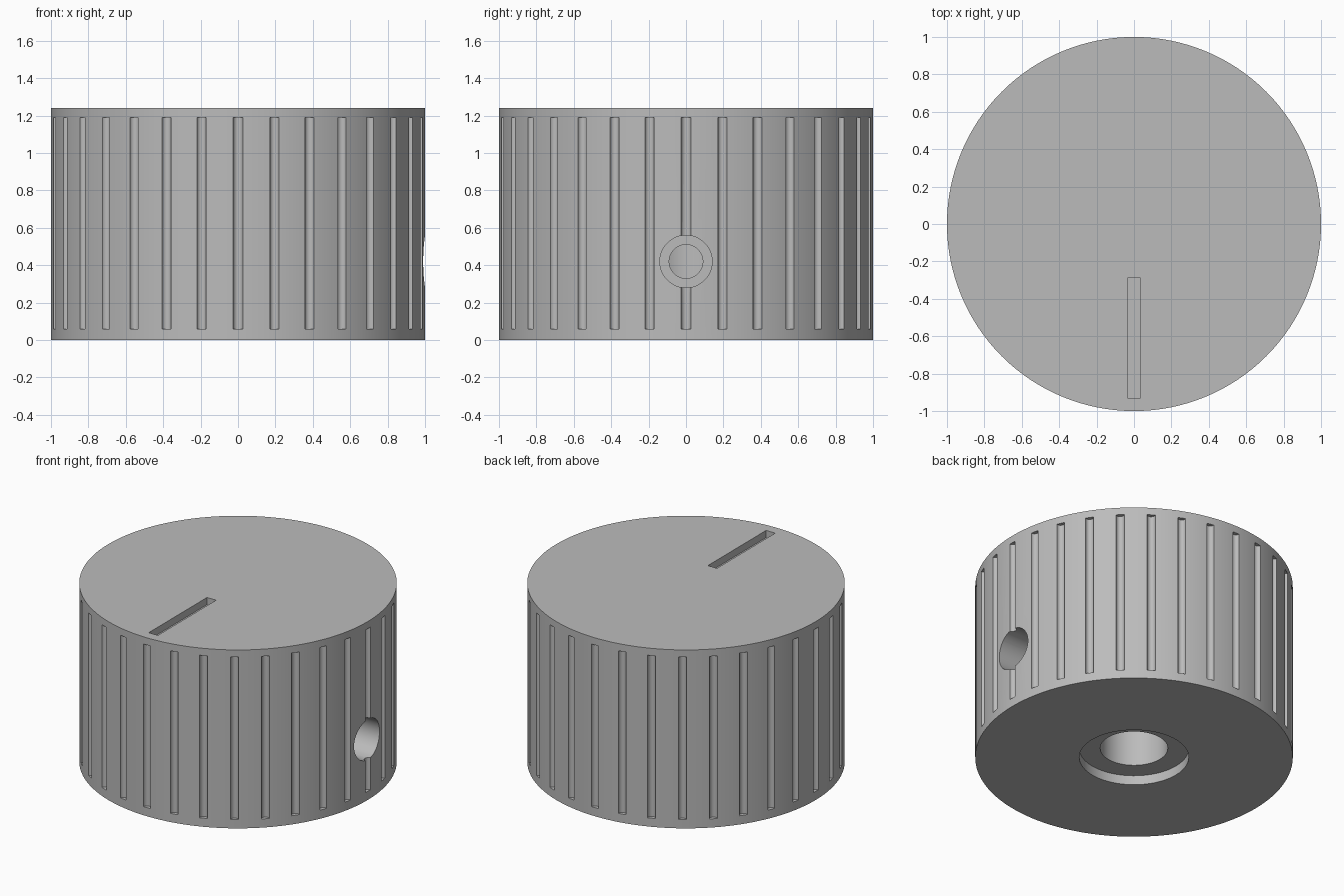
import bpy, bmesh
from math import cos, sin, pi, radians
from mathutils import Matrix

if "Cube" in bpy.data.objects:
    bpy.data.objects.remove(bpy.data.objects["Cube"], do_unlink=True)

HEIGHT = 1.24
GROOVES = 32

grey = bpy.data.materials.new("plain_grey")
grey.use_nodes = True
colour = (0.5, 0.5, 0.5, 1)
grey.diffuse_color = colour
grey.node_tree.nodes["Principled BSDF"].inputs["Base Color"].default_value = colour


def make_object(name, bm):
    bmesh.ops.recalc_face_normals(bm, faces=bm.faces)
    mesh = bpy.data.meshes.new(name)
    bm.to_mesh(mesh)
    bm.free()
    mesh.materials.append(grey)
    obj = bpy.data.objects.new(name, mesh)
    bpy.context.collection.objects.link(obj)
    return obj


def add_cylinder(bm, radius, length, matrix, segments):
    bmesh.ops.create_cone(bm, cap_ends=True, segments=segments, radius1=radius,
                          radius2=radius, depth=length, matrix=matrix)


def cut(target, name, bm):
    cutter = make_object(name, bm)
    cutter.hide_render = True
    mod = target.modifiers.new(name, "BOOLEAN")
    mod.operation = "DIFFERENCE"
    mod.solver = "EXACT"
    mod.object = cutter
    bpy.context.view_layer.objects.active = target
    bpy.ops.object.modifier_apply(modifier=mod.name)
    bpy.data.objects.remove(cutter, do_unlink=True)


# Knob body
bm = bmesh.new()
add_cylinder(bm, 1, HEIGHT, Matrix.Translation((0, 0, HEIGHT / 2)), 128)
knob = make_object("knob_body", bm)

# Grip grooves around the side
bm = bmesh.new()
for i in range(GROOVES):
    a = 2 * pi * i / GROOVES
    add_cylinder(bm, 0.026, 1.13, Matrix.Translation((cos(a), sin(a), 0.625)), 16)
cut(knob, "grip_grooves", bm)

# Pointer slot on top
bm = bmesh.new()
bmesh.ops.create_cube(bm, size=1, matrix=Matrix.Translation((0, -0.61, HEIGHT))
                      @ Matrix.Diagonal((0.07, 0.64, 0.1, 1)))
cut(knob, "pointer_slot", bm)

# Shallow recess and shaft bore underneath: radius, depth
for name, radius, depth in (("base_recess", 0.345, 0.065), ("shaft_bore", 0.213, 0.85)):
    bm = bmesh.new()
    add_cylinder(bm, radius, 2 * depth, Matrix.Identity(4), 64)
    cut(knob, name, bm)

# Stepped set-screw hole on the left side: radius, inner end, outer end
for name, radius, x0, x1 in (("screw_head_hole", 0.14, 0.5, 1.2),
                             ("screw_hole", 0.09, 0.1, 0.8)):
    bm = bmesh.new()
    place = Matrix.Translation(((x0 + x1) / 2, 0, 0.42)) @ Matrix.Rotation(pi / 2, 4, "Y")
    add_cylinder(bm, radius, x1 - x0, place, 48)
    cut(knob, name, bm)

# Smooth curved walls, keep sharp rims
bpy.ops.object.select_all(action="DESELECT")
knob.select_set(True)
bpy.context.view_layer.objects.active = knob
bpy.ops.object.shade_smooth_by_angle(angle=radians(30))
